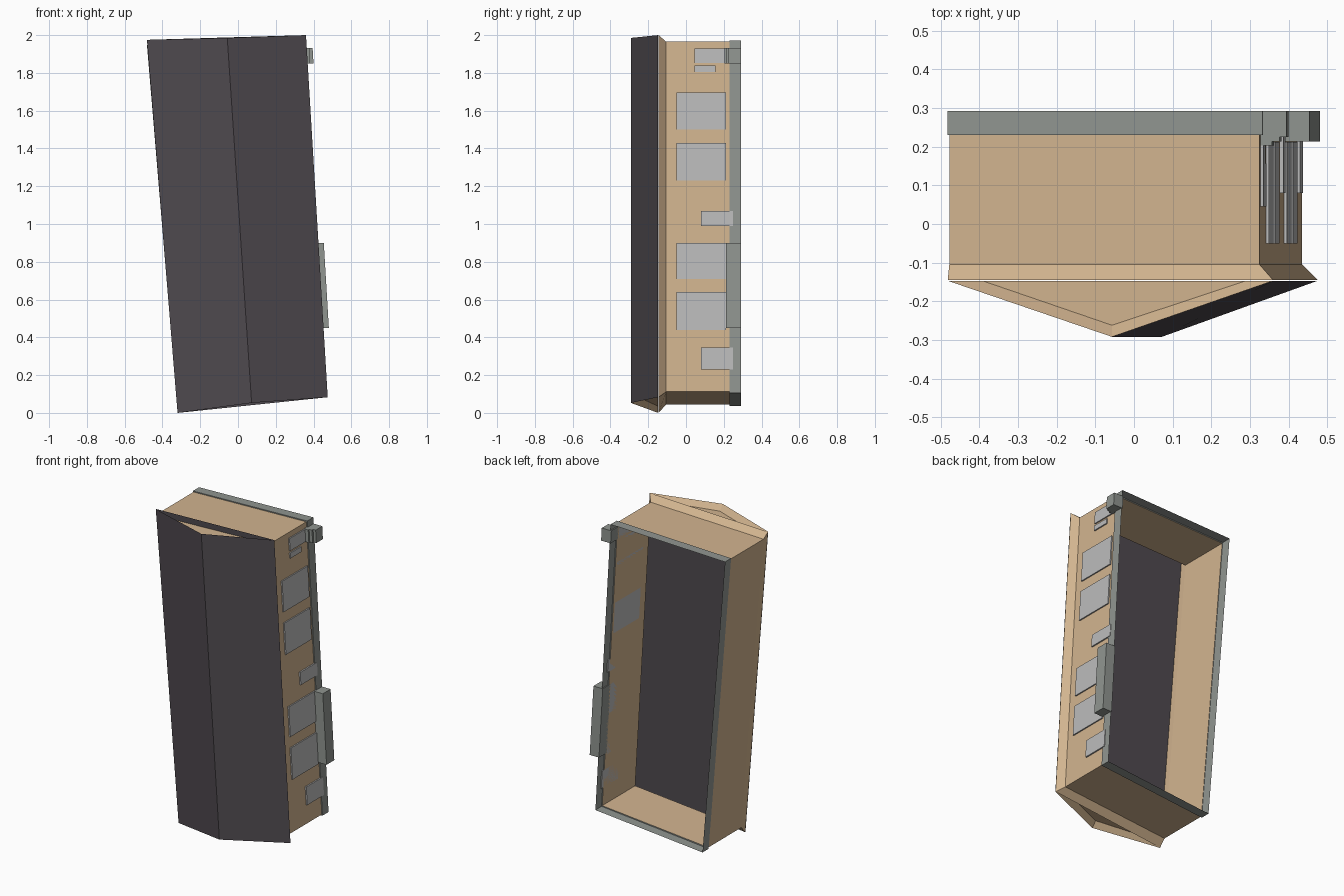
import bpy, bmesh

if "Cube" in bpy.data.objects:
    bpy.data.objects.remove(bpy.data.objects["Cube"])


def material(name, rgb):
    m = bpy.data.materials.new(name)
    m.diffuse_color = (*rgb, 1)
    m.use_nodes = True
    m.node_tree.nodes["Principled BSDF"].inputs["Base Color"].default_value = m.diffuse_color
    return m


TAN = material("tan", (0.644, 0.456, 0.275))
GREY = material("trim_grey", (0.28, 0.30, 0.28))
SILVER = material("silver", (0.50, 0.50, 0.50))
DARK = material("dark_panel", (0.078, 0.068, 0.078))


def make(name, verts, faces, mat, recalc=False):
    bm = bmesh.new()
    vs = [bm.verts.new(v) for v in verts]
    for f in faces:
        bm.faces.new([vs[i] for i in f])
    if recalc:
        bmesh.ops.recalc_face_normals(bm, faces=bm.faces)
    me = bpy.data.meshes.new(name)
    bm.to_mesh(me)
    bm.free()
    me.materials.append(mat)
    ob = bpy.data.objects.new(name, me)
    bpy.context.collection.objects.link(ob)
    return ob


def sleeve(name, loop_a, ya, loop_b, yb, mat):
    """Open four-sided tube between two xz outlines."""
    v = [(x, ya, z) for x, z in loop_a] + [(x, yb, z) for x, z in loop_b]
    f = [(i, (i + 1) % 4, (i + 1) % 4 + 4, i + 4) for i in range(4)]
    return make(name, v, f, mat, True)


# xz outlines, in order: lower left, lower right, upper right, upper left
BODY = [(-0.32, 0.045), (0.435, 0.112), (0.325, 1.965), (-0.478, 1.942)]
RIM = [(-0.322, 0.037), (0.44, 0.106), (0.332, 1.972), (-0.482, 1.948)]
LIP = [(-0.32, 0.0), (0.475, 0.083), (0.36, 2.0), (-0.482, 1.975)]

sleeve("body_shell", BODY, -0.105, BODY, 0.23, TAN)
sleeve("flared_lip", LIP, -0.145, BODY, -0.105, TAN)
sleeve("rear_rim", RIM, 0.23, RIM, 0.292, GREY)
# narrow ledge joining the rim to the shell
sleeve("rim_ledge", RIM, 0.23, BODY, 0.23, GREY)

# flat panel closing the front of the shell
make("backing_panel", [(x, -0.145, z) for x, z in LIP], [(0, 1, 2, 3)], DARK)

# two angled front panels meeting at a vertical ridge
low = [(-0.32, -0.147, 0.0), (0.072, -0.292, 0.053), (0.475, -0.147, 0.083)]
high = [(-0.482, -0.147, 1.975), (-0.057, -0.292, 1.985), (0.36, -0.147, 2.0)]
make("front_panels", low + high, [(0, 1, 4, 3), (1, 2, 5, 4)], DARK)


# recessed end caps with a sloping border
def end_cap(name, outer, drop):
    (ax, ay, az), (bx, by, bz), (cx, cy, cz) = outer
    inner = [(ax + 0.09, ay, az + drop), (bx, by + 0.03, bz + drop),
             (cx - 0.07, cy, cz + drop)]
    f = [(0, 1, 4, 3), (1, 2, 5, 4), (3, 4, 5)]
    if drop > 0:
        f = [tuple(reversed(q)) for q in f]
    make(name, outer + inner, f, TAN)


end_cap("top_cap", high, -0.035)
end_cap("bottom_cap", low, 0.035)


def side_x(z):
    """x of the leaning right side wall at height z."""
    return 0.435 + (z - 0.112) * (0.325 - 0.435) / (1.965 - 0.112)


def side_block(name, y0, y1, z0, z1, thick, mat):
    v = [(side_x(z) + t, y, z) for t in (0, thick)
         for y, z in ((y0, z0), (y1, z0), (y1, z1), (y0, z1))]
    f = [(0, 1, 2, 3), (4, 5, 6, 7)]
    f += [(i, (i + 1) % 4, (i + 1) % 4 + 4, i + 4) for i in range(4)]
    return make(name, v, f, mat, True)


# thin plates on the right side wall
for z0, z1 in ((1.50, 1.695), (1.23, 1.43), (0.71, 0.90), (0.44, 0.64)):
    side_block("large_side_plate", -0.05, 0.212, z0, z1, 0.008, SILVER)
for z0, z1 in ((0.99, 1.07), (0.23, 0.345)):
    side_block("small_side_plate", 0.08, 0.25, z0, z1, 0.009, SILVER)
side_block("upper_side_plate", 0.045, 0.21, 1.852, 1.93, 0.008, SILVER)
side_block("upper_side_strip", 0.045, 0.157, 1.805, 1.838, 0.008, SILVER)

# latch and handle blocks along the rear rim
side_block("latch_base", 0.203, 0.225, 1.85, 1.932, 0.03, GREY)
side_block("latch_step", 0.213, 0.235, 1.85, 1.932, 0.05, GREY)
side_block("latch_block", 0.225, 0.292, 1.85, 1.932, 0.068, GREY)
side_block("handle_block", 0.213, 0.292, 0.45, 0.90, 0.066, GREY)
